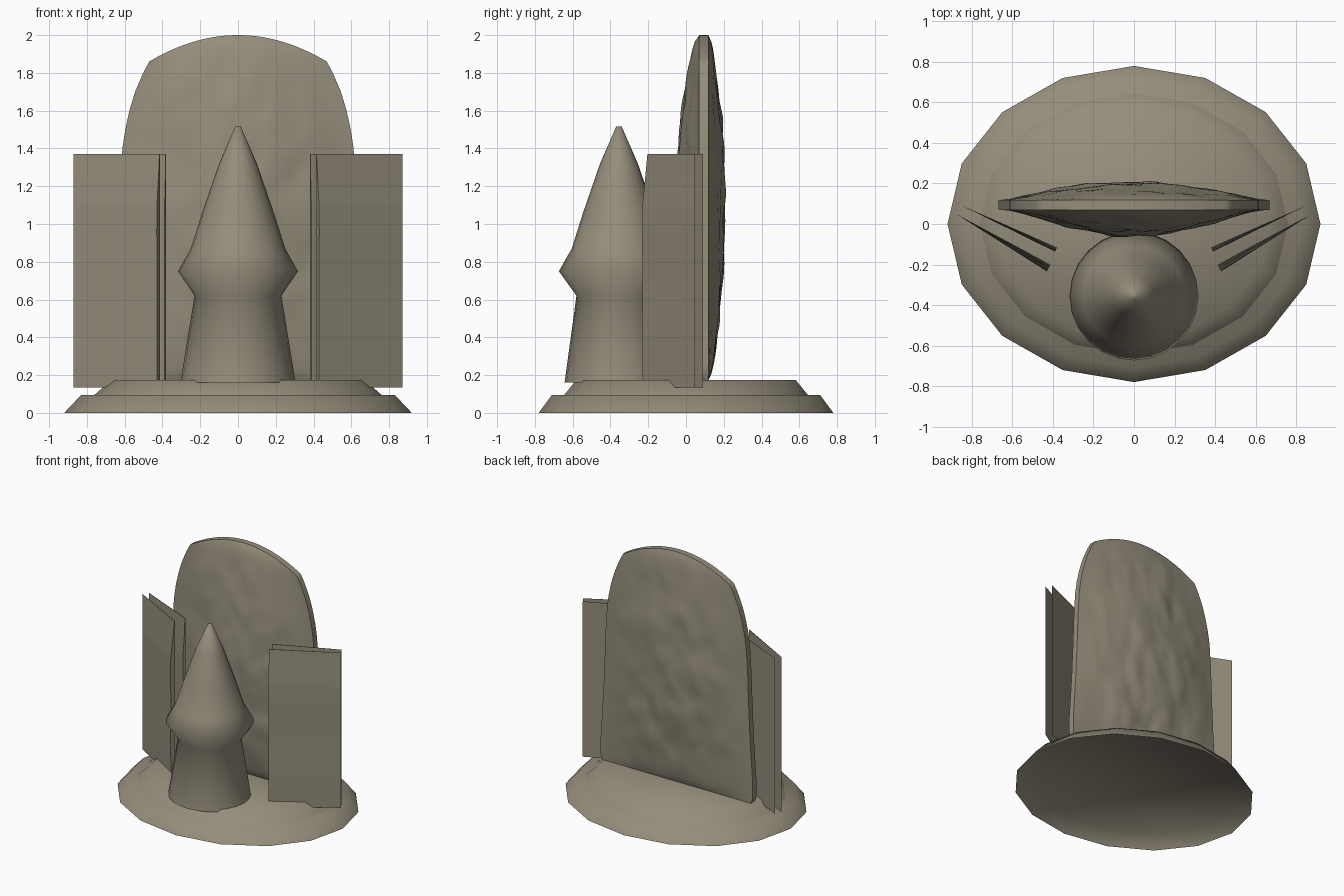
import bpy, bmesh, math
from mathutils import Vector, noise

if "Cube" in bpy.data.objects:
    bpy.data.objects.remove(bpy.data.objects["Cube"])

stone = bpy.data.materials.new("weathered stone")
stone.diffuse_color = (0.30, 0.268, 0.20, 1)
stone.use_nodes = True
stone.node_tree.nodes["Principled BSDF"].inputs["Base Color"].default_value = stone.diffuse_color


def make(name, verts, faces, smooth):
    me = bpy.data.meshes.new(name)
    me.from_pydata(verts, [], faces)
    bm = bmesh.new()
    bm.from_mesh(me)
    bmesh.ops.recalc_face_normals(bm, faces=bm.faces)
    bm.to_mesh(me)
    bm.free()
    for p in me.polygons:
        p.use_smooth = smooth
    me.materials.append(stone)
    ob = bpy.data.objects.new(name, me)
    bpy.context.collection.objects.link(ob)
    return ob


def lathe(name, rings, n, cy=0.0):
    """Stack of elliptical rings (rx, ry, z), closed on top and open below."""
    verts, faces = [], []
    for rx, ry, z in rings:
        for i in range(n):
            a = 2 * math.pi * i / n
            verts.append((rx * math.cos(a), cy + ry * math.sin(a), z))
    for k in range(len(rings) - 1):
        for i in range(n):
            j = (i + 1) % n
            faces.append((k * n + i, k * n + j, (k + 1) * n + j, (k + 1) * n + i))
    faces.append(tuple((len(rings) - 1) * n + i for i in range(n)))
    return make(name, verts, faces, True)


def lerp_table(table, z):
    for (z0, a), (z1, b) in zip(table, table[1:]):
        if z <= z1:
            return a + (b - a) * max(0, z - z0) / (z1 - z0)
    return table[-1][1]


# two-step oval plinth, hollow underneath
lathe("plinth_lower", [(0.92, 0.78, 0), (0.83, 0.71, 0.095)], 16)
lathe("plinth_upper", [(0.76, 0.645, 0.095), (0.67, 0.58, 0.175)], 16)

# pointed column in front
profile = [(0.305, 0.288, 0.16), (0.23, 0.225, 0.62), (0.318, 0.318, 0.75), (0.25, 0.25, 0.87),
           (0.19, 0.19, 1.06), (0.10, 0.10, 1.32), (0.015, 0.015, 1.515)]
lathe("pointed_column", profile, 24, -0.355)

# rough bulging slab with an arched top
NU, NV = 48, 56
Z0 = 0.172
width = [(0.172, 0.65), (0.21, 0.67), (0.35, 0.668), (0.7, 0.645), (1.0, 0.632), (1.2, 0.625),
         (1.4, 0.612), (1.5, 0.597), (1.6, 0.575), (1.7, 0.545), (1.8, 0.502), (1.86, 0.47)]
verts, faces = [], []
for side, depth, power in ((-1, 0.125, 1.4), (1, 0.085, 1.1)):
    for v in range(NV + 1):
        t = v / NV
        for k in range(NU + 1):
            u = 2 * k / NU - 1
            x = u * lerp_table(width, Z0 + t * (1.86 - Z0))
            z = Z0 + t * (2.0 - 0.14 * u * u - Z0)
            swell = (1 - u * u) ** power * max(0.0, math.sin(math.pi * t)) ** 0.62
            p = Vector((x * 5, side * 5, z * 3.2))
            rough = noise.noise(p) * 0.016 + noise.noise(p * 2.3) * 0.008
            y = 0.094 + side * (0.024 + swell * depth + min(1, swell * 1.5) * rough)
            verts.append((x, y, z))
W = NU + 1
S = W * (NV + 1)
for s in (0, S):
    for v in range(NV):
        for k in range(NU):
            a = s + v * W + k
            faces.append((a, a + 1, a + 1 + W, a + W))
rim = ([k for k in range(NU)] + [v * W + NU for v in range(NV)]
       + [NV * W + k for k in range(NU, 0, -1)] + [v * W for v in range(NV, 0, -1)])
for a, b in zip(rim, rim[1:] + rim[:1]):
    faces.append((a, b, b + S, a + S))
slab = make("arched_slab", verts, faces, True)
bpy.context.view_layer.objects.active = slab
slab.select_set(True)
bpy.ops.object.shade_smooth_by_angle(angle=math.radians(50))


# thin side panels whose inner edge thickens unevenly below the top
def panel(name, sx, tip, inner, bulge, seed):
    rows = 10
    verts, faces = [], []
    for r in range(rows):
        z = 0.135 + 1.235 * r / (rows - 1)
        grow = min(1, (1.37 - z) / 0.3)
        w = 0.006 + grow * (bulge + 0.008 * noise.noise(Vector((seed, z * 3.1, 0.5))))
        verts += [(sx * tip[0], tip[1], z), (sx * inner[0], inner[1], z),
                  (sx * (inner[0] + 0.45 * w), inner[1] - 0.9 * w, z)]
    for r in range(rows - 1):
        for i in range(3):
            j = (i + 1) % 3
            faces.append((r * 3 + i, r * 3 + j, r * 3 + 3 + j, r * 3 + 3 + i))
    e = (rows - 1) * 3
    faces += [(0, 1, 2), (e, e + 1, e + 2)]
    make(name, verts, faces, False)


for sx, tag in ((-1, "left"), (1, "right")):
    panel("front_panel_" + tag, sx, (0.872, 0.046), (0.413, -0.199), 0.03, 1.3)
    panel("rear_panel_" + tag, sx, (0.848, 0.09), (0.38, -0.115), 0.014, 4.7)
